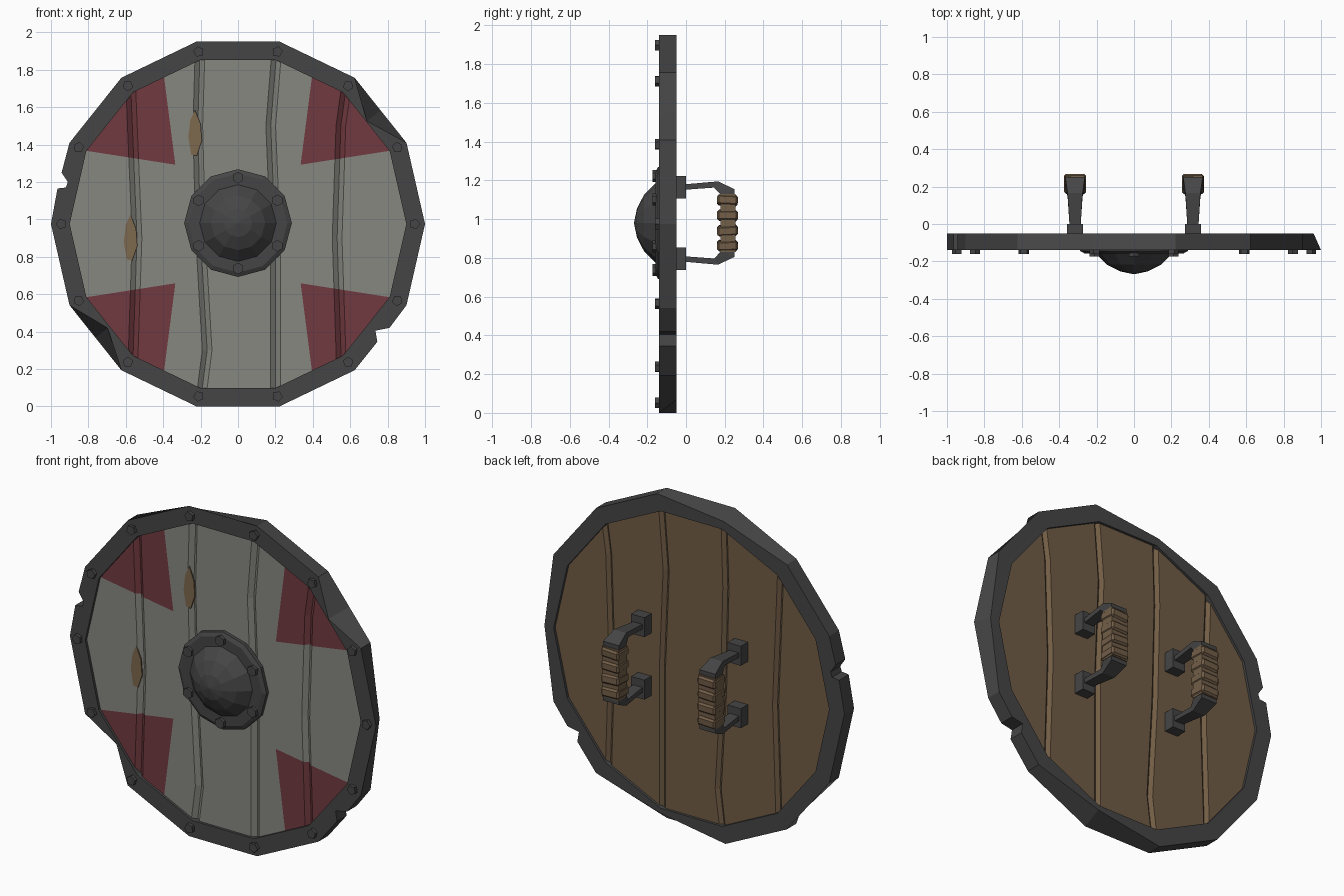
import bpy, bmesh, math, random
from mathutils import Vector

if "Cube" in bpy.data.objects:
    bpy.data.objects.remove(bpy.data.objects["Cube"])

random.seed(4)
ZC = 0.975
STEP = 2 * math.pi / 14


def material(name, r, g, b):
    m = bpy.data.materials.new(name)
    m.diffuse_color = (r, g, b, 1)
    m.use_nodes = True
    m.node_tree.nodes["Principled BSDF"].inputs["Base Color"].default_value = m.diffuse_color
    return m


IRON = material("dark iron", 0.06, 0.06, 0.06)
GREY = material("grey paint", 0.245, 0.245, 0.22)
RED = material("red paint", 0.165, 0.042, 0.05)
WOOD = material("brown wood", 0.165, 0.108, 0.06)
WRAP = material("grip wrap", 0.17, 0.112, 0.065)
BARE = material("bare wood", 0.205, 0.14, 0.075)


def finish(bm, name, *mats):
    bmesh.ops.recalc_face_normals(bm, faces=bm.faces)
    me = bpy.data.meshes.new(name)
    bm.to_mesh(me)
    bm.free()
    for m in mats:
        me.materials.append(m)
    ob = bpy.data.objects.new(name, me)
    bpy.context.collection.objects.link(ob)
    return ob


def loft(name, loops, mat, closed=False):
    """Skin equal-length point loops; cap the ends unless closed."""
    bm = bmesh.new()
    rings = [[bm.verts.new(p) for p in l] for l in loops]
    n = len(rings[0])
    pairs = list(zip(rings, rings[1:])) + ([(rings[-1], rings[0])] if closed else [])
    for a, b in pairs:
        for i in range(n):
            j = (i + 1) % n
            bm.faces.new((a[i], a[j], b[j], b[i]))
    if not closed:
        bm.faces.new(rings[0])
        bm.faces.new(rings[-1])
    return finish(bm, name, mat)


def turned(name, x, z, profile, sides, mat, turn=math.pi / 2):
    """Lathe around the y axis through (x, z); profile is (radius, y)."""
    ang = [turn + 2 * math.pi * i / sides for i in range(sides)]
    return loft(name, [[(x + r * math.cos(a), y, z + r * math.sin(a)) for a in ang]
                       for r, y in profile], mat)


def box(name, c, s, mat, bevel=0.0, tilt=0.0):
    bm = bmesh.new()
    bmesh.ops.create_cube(bm, size=1)
    for v in bm.verts:
        v.co = Vector((v.co.x * s[0], v.co.y * s[1], v.co.z * s[2]))
    if bevel:
        bmesh.ops.bevel(bm, geom=bm.edges[:], offset=bevel, segments=1, affect='EDGES')
    ob = finish(bm, name, mat)
    ob.location = c
    ob.rotation_euler = (tilt, tilt, 0)
    return ob


# Iron rim: 14 sides, with notches and dents as (x, z, front scale, back scale)
back_dents = {3: 0.95, 4: 1, 11: 0.93, 0: 0.96}
outline = []
for i in range(14):
    back = 0.95 if i == 4 else back_dents.get(i, 1) if i in (0, 11) else 1
    outline.append((math.cos(i * STEP), math.sin(i * STEP), 1, back))
outline += [(-.943, .275, 1, 1), (-.91, .225, 1, 1), (-.92, .195, 1, 1), (-.965, .19, 1, 1),
            (.745, -.63, 1, 1), (.735, -.57, 1, 1), (.81, -.555, 1, 1),
            (.762, .608, .905, 1), (-.762, -.608, .915, 1)]
outline.sort(key=lambda p: math.atan2(p[1], p[0]) % (2 * math.pi - 1e-6))


def inner(x, z, y, r=0.9):
    a = math.atan2(z, x)
    k = r * math.cos(STEP / 2) / math.cos((a % STEP) - STEP / 2)
    return (k * math.cos(a), y, ZC + k * math.sin(a))


loft("rim", [[(x * f, -.14, ZC + z * f) for x, z, f, b in outline],
             [(x * b, -.05, ZC + z * b) for x, z, f, b in outline],
             [inner(x, z, -.05) for x, z, f, b in outline],
             [inner(x, z, -.14) for x, z, f, b in outline]], IRON, True)

# Plank boards: grid with crooked V grooves, clipped to the rim shape
ROWS = (2.0, 1.5, 0.9, 0.3, -0.05)
GROOVES = ((-.585, -.565, -.54, -.56, -.57), (-.2, -.215, -.2, -.165, -.21),
           (.215, .175, .2, .2, .2), (.62, .55, .53, .55, .55))


def boards(y, depth, half):
    bm = bmesh.new()
    grid = []
    for k, z in enumerate(ROWS):
        row = [(-1.1, y)]
        for g in GROOVES:
            row += [(g[k] - half, y), (g[k], y + depth), (g[k] + half, y)]
        row.append((1.1, y))
        grid.append([bm.verts.new((x, yy, z)) for x, yy in row])
    for a, b in zip(grid, grid[1:]):
        for i in range(len(a) - 1):
            bm.faces.new((a[i], b[i], b[i + 1], a[i + 1]))
    for i in range(14):
        a = (i + .5) * STEP
        n = Vector((math.cos(a), 0, math.sin(a)))
        cut(bm, bm.faces, Vector((0, 0, ZC)) + n * .905 * math.cos(STEP / 2), n, True)
    return bm


def cut(bm, faces, co, no, clear=False):
    faces = list(faces)
    geom = list({v for f in faces for v in f.verts}) + list({e for f in faces for e in f.edges}) + faces
    bmesh.ops.bisect_plane(bm, geom=geom, plane_co=co, plane_no=no, clear_outer=clear)


# Painted front with red corner fields
bm = boards(-.125, .022, .026)
cut(bm, bm.faces, Vector((0, 0, ZC)), Vector((1, 0, 0)))
cut(bm, bm.faces, Vector((0, 0, ZC)), Vector((0, 0, 1)))
for sx in (-1, 1):
    for sz in (-1, 1):
        for d in (Vector((sx * .48, 0, sz * .075)), Vector((sx * .06, 0, sz * .465))):
            quad = [f for f in bm.faces if f.calc_center_median().x * sx > 0
                    and (f.calc_center_median().z - ZC) * sz > 0]
            cut(bm, quad, Vector((sx * .335, 0, ZC + sz * .317)), d.cross(Vector((0, 1, 0))).normalized())
for f in bm.faces:
    c = f.calc_center_median()
    u, w = abs(c.x) - .335, abs(c.z - ZC) - .317
    f.material_index = int(w > u * .075 / .48 and u > w * .06 / .465)
front = finish(bm, "painted_front", GREY, RED)
if front.data.polygons[0].normal.y > 0:
    front.data.flip_normals()

# Bare wooden back
back = finish(boards(-.065, -.018, .02), "wooden_back", WOOD)
if back.data.polygons[0].normal.y < 0:
    back.data.flip_normals()

# Chipped paint patches
for x, z in ((-.23, 1.46), (-.575, .9)):
    pts = [(0, .125), (.03, .05), (.037, -.04), (.01, -.12), (-.02, -.115), (-.036, -.02), (-.025, .07)]
    loft("paint_chip", [[(x + a, y, z + b) for a, b in pts] for y in (-.121, -.128)], BARE)

# Rim bolts
for i in range(14):
    a = i * STEP
    turned("rim_bolt", .945 * math.cos(a), ZC + .945 * math.sin(a),
           [(.029, -.135), (.029, -.16)], 5, IRON, a)

# Central boss: flange, dome and six bolts
turned("boss_flange", 0, .98, [(.288, -.12), (.288, -.145), (.265, -.157), (.2, -.157)], 12, IRON)
turned("boss_dome", 0, .98, [(.212, -.15), (.145, -.217), (.075, -.253), (.004, -.268)], 12, IRON)
for i in range(6):
    a = math.pi / 2 + i * math.pi / 3
    turned("boss_bolt", .243 * math.cos(a), .98 + .243 * math.sin(a),
           [(.031, -.15), (.031, -.174)], 6, IRON)

# Two handles on the back
half = [((-.005, 1.18), (-.005, 1.152), .03), ((.165, 1.195), (.145, 1.163), .04),
        ((.25, 1.155), (.187, 1.12), .052)]
sections = half + [((o[0], 1.96 - o[1]), (i[0], 1.96 - i[1]), w) for o, i, w in reversed(half)]
for x in (-.315, .315):
    loft("handle_bar", [[(x - w, *o), (x + w, *o), (x + w, *i), (x - w, *i)]
                        for o, i, w in sections], IRON)
    for z in (.796, 1.165):
        box("handle_mount", (x, -.034, z), (.086, .068, .115), IRON)
    box("grip_core", (x, .217, .98), (.108, .077, .30), WRAP)
    for k in range(4):
        box("grip_band", (x, .214, 1.097 - .078 * k), (.116, .107, .054), WRAP, .01,
            random.uniform(-.06, .06))
